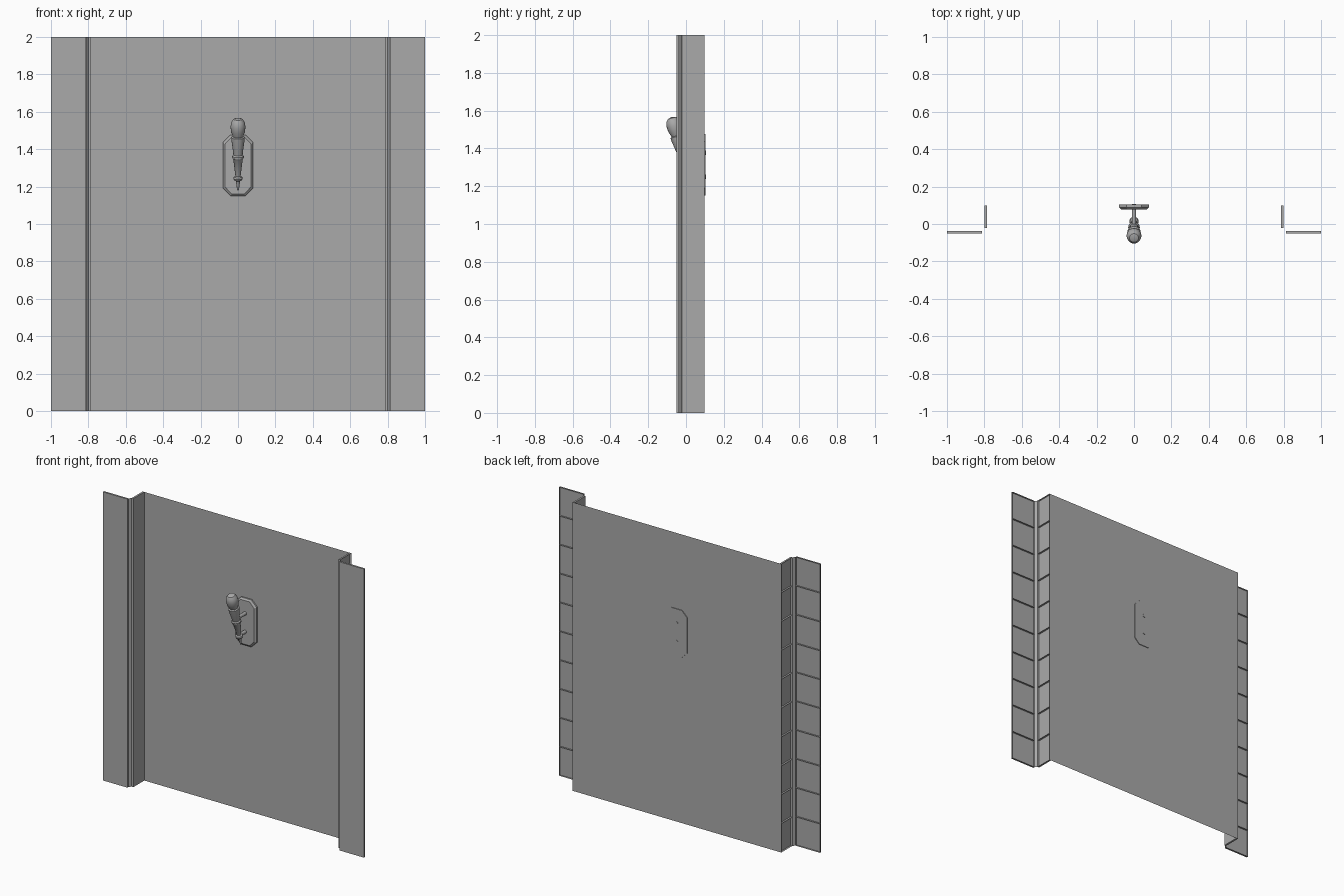
import bpy, bmesh, math
from mathutils import Vector, Matrix

cube = bpy.data.objects.get("Cube")
if cube:
    bpy.data.objects.remove(cube, do_unlink=True)

grey = bpy.data.materials.new("plain grey")
grey.use_nodes = True
GREY = (0.4, 0.4, 0.4, 1)
grey.diffuse_color = GREY
grey.node_tree.nodes["Principled BSDF"].inputs["Base Color"].default_value = GREY

ROWS, HEIGHT = 10, 2.0
PANEL_Y = 0.098


def finish(bm, name, smooth=False):
    mesh = bpy.data.meshes.new(name)
    bm.to_mesh(mesh)
    bm.free()
    mesh.materials.append(grey)
    obj = bpy.data.objects.new(name, mesh)
    bpy.context.collection.objects.link(obj)
    if smooth:
        bpy.ops.object.select_all(action='DESELECT')
        obj.select_set(True)
        bpy.context.view_layer.objects.active = obj
        bpy.ops.object.shade_smooth_by_angle(angle=math.radians(35))
    return obj


def turned(name, profile, origin, axis, sides=20):
    """Lathe (radius, distance) pairs along an axis from an origin."""
    bm = bmesh.new()
    verts = [bm.verts.new((r, 0, d)) for r, d in profile]
    edges = [bm.edges.new(pair) for pair in zip(verts, verts[1:])]
    bmesh.ops.spin(bm, geom=verts + edges, axis=(0, 0, 1), cent=(0, 0, 0),
                   angle=math.tau, steps=sides)
    bmesh.ops.remove_doubles(bm, verts=bm.verts, dist=0.0002)
    bmesh.ops.recalc_face_normals(bm, faces=bm.faces)
    turn = Vector((0, 0, 1)).rotation_difference(axis).to_matrix().to_4x4()
    bm.transform(Matrix.Translation(origin) @ turn)
    return finish(bm, name, True)


# Folded wall sheet: wing, chamfered corner and return, with raised hollow tiles
def wall_side(name, side):
    path = [(1, -0.037), (0.813, -0.037), (0.80, -0.022), (0.80, PANEL_Y)]
    bm = bmesh.new()
    rows = [[bm.verts.new((side * x, y, HEIGHT * i / ROWS)) for x, y in path]
            for i in range(ROWS + 1)]
    tiles = []
    for low, high in zip(rows, rows[1:]):
        for c in range(3):
            ring = [low[c], low[c + 1], high[c + 1], high[c]]
            face = bm.faces.new(ring if side < 0 else ring[::-1])
            if c != 1:
                tiles.append(face)
    bmesh.ops.inset_individual(bm, faces=tiles, thickness=0.013, depth=0)
    bm.normal_update()
    for face in tiles:
        push = face.normal * 0.013
        new = bmesh.ops.extrude_discrete_faces(bm, faces=[face])["faces"][0]
        bmesh.ops.translate(bm, verts=new.verts, vec=push)
    finish(bm, name)


wall_side("right_tiled_wall", -1)
wall_side("left_tiled_wall", 1)

# Flat back panel
bm = bmesh.new()
bm.faces.new([bm.verts.new((x, PANEL_Y, z)) for x, z in
              ((-0.8, 0), (0.8, 0), (0.8, HEIGHT), (-0.8, HEIGHT))])
finish(bm, "back_panel")

# Eight-sided mounting plate with a bevelled front
bm = bmesh.new()
w, h, c = 0.08, 0.163, 0.04
outline = [(w, h - c), (w - c, h), (c - w, h), (-w, h - c),
           (-w, c - h), (c - w, -h), (w - c, -h), (w, c - h)]
levels = [[bm.verts.new((x * s, y, 1.313 + z * t)) for x, z in outline]
          for y, s, t in ((0.103, 1, 1), (0.088, 1, 1), (0.078, 0.87, 0.93))]
for back, front in zip(levels, levels[1:]):
    for i in range(8):
        j = (i + 1) % 8
        bm.faces.new((back[i], back[j], front[j], front[i]))
bm.faces.new(levels[0])
bm.faces.new(levels[-1])
bmesh.ops.recalc_face_normals(bm, faces=bm.faces)
finish(bm, "mounting_plate")

# Tilted turned lever handle, from pointed tip to knob
tip = Vector((0, 0.032, 1.18))
axis = Vector((0, -0.28, 1)).normalized()
lever = [(0, 0), (0.005, 0.002), (0.011, 0.052), (0.022, 0.057), (0.025, 0.066),
         (0.022, 0.075), (0.014, 0.08), (0.025, 0.172), (0.031, 0.18), (0.031, 0.19),
         (0.025, 0.198), (0.027, 0.22), (0.036, 0.285), (0.036, 0.294), (0.028, 0.298),
         (0.037, 0.325), (0.040, 0.352), (0.036, 0.378), (0.024, 0.395), (0, 0.402)]
turned("lever_handle", lever, tip, axis)

# Two pins joining the lever to the plate
for name, z in (("lower_pin", 1.25), ("upper_pin", 1.377)):
    start = tip.y - 0.28 * (z - tip.z)
    length = 0.106 - start
    turned(name, [(0, 0), (0.012, 0), (0.012, length), (0, length)],
           Vector((0, start, z)), Vector((0, 1, 0)), 12)
